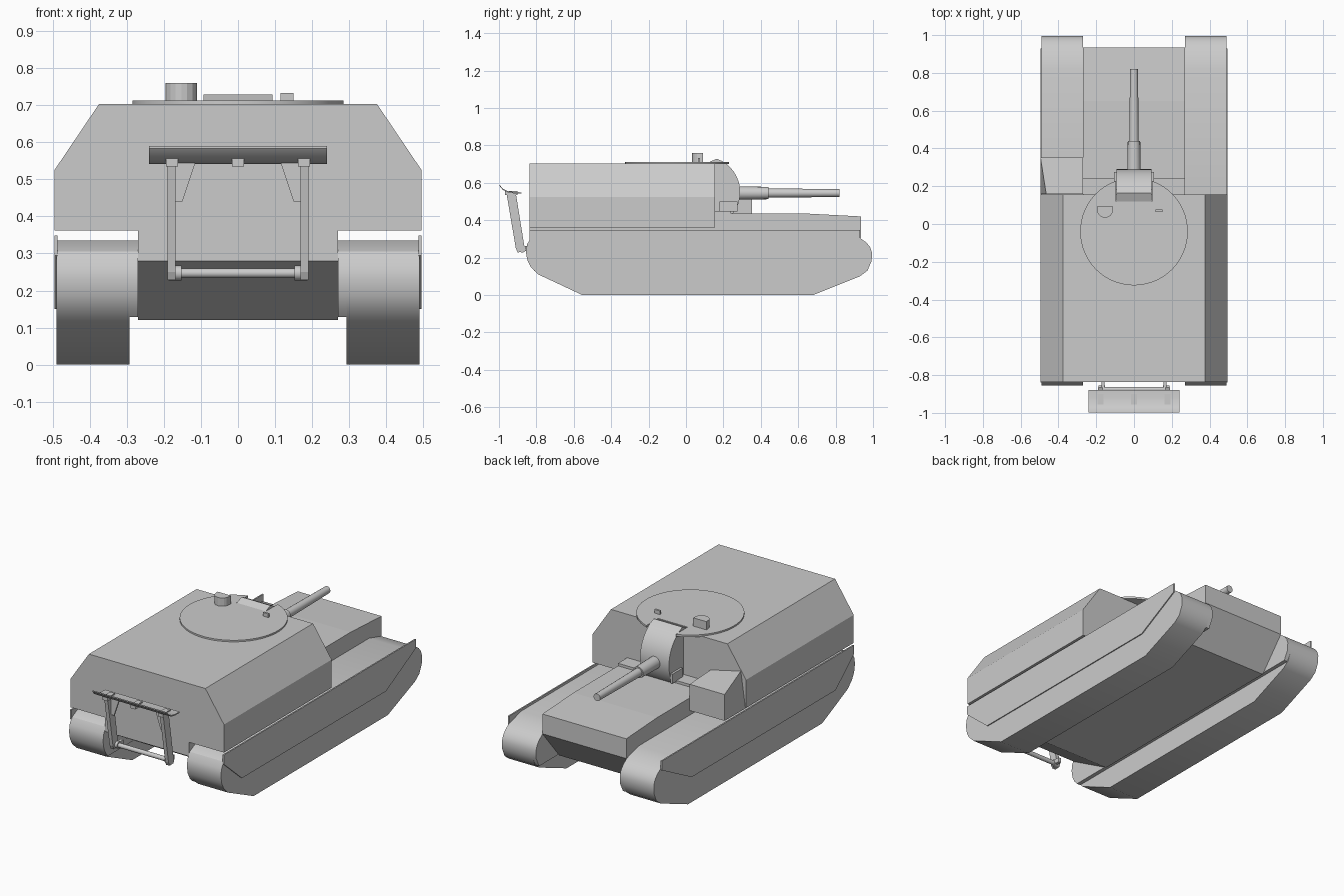
import bpy, bmesh, math
from mathutils import Vector, Matrix

if "Cube" in bpy.data.objects:
    bpy.data.objects.remove(bpy.data.objects["Cube"])


def finish(name, bm, smooth=False):
    bmesh.ops.recalc_face_normals(bm, faces=bm.faces)
    me = bpy.data.meshes.new(name)
    bm.to_mesh(me)
    bm.free()
    ob = bpy.data.objects.new(name, me)
    bpy.context.collection.objects.link(ob)
    if smooth:
        bpy.ops.object.select_all(action='DESELECT')
        ob.select_set(True)
        bpy.context.view_layer.objects.active = ob
        bpy.ops.object.shade_smooth_by_angle(angle=math.radians(30))
    return ob


def prism(name, pts, a, b, axis='x', smooth=False):
    """Extrude a 2D profile along an axis: x uses (y,z), y uses (x,z), z uses (x,y)."""
    place = {'x': lambda p, t: (t, p[0], p[1]),
             'y': lambda p, t: (p[0], t, p[1]),
             'z': lambda p, t: (p[0], p[1], t)}[axis]
    bm = bmesh.new()
    lo = [bm.verts.new(place(p, a)) for p in pts]
    hi = [bm.verts.new(place(p, b)) for p in pts]
    bm.faces.new(lo)
    bm.faces.new(hi)
    n = len(pts)
    for i in range(n):
        j = (i + 1) % n
        bm.faces.new((lo[i], lo[j], hi[j], hi[i]))
    return finish(name, bm, smooth)


def box(name, x0, x1, y0, y1, z0, z1):
    return prism(name, [(x0, y0), (x1, y0), (x1, y1), (x0, y1)], z0, z1, 'z')


def rod(name, p, q, r0, r1, sides=16):
    p, q = Vector(p), Vector(q)
    d = q - p
    m = Matrix.Translation((p + q) / 2) @ d.to_track_quat('Z', 'Y').to_matrix().to_4x4()
    bm = bmesh.new()
    bmesh.ops.create_cone(bm, cap_ends=True, segments=sides, radius1=r0,
                          radius2=r1, depth=d.length, matrix=m)
    return finish(name, bm, True)


def arc(cx, cy, r, a0, a1, n):
    return [(cx + r * math.cos(math.radians(a0 + (a1 - a0) * i / n)),
             cy + r * math.sin(math.radians(a0 + (a1 - a0) * i / n))) for i in range(n + 1)]


# Lower hull
prism("hull", [(-.836, .40), (-.836, .28), (-.56, .12), (.78, .12), (.935, .305),
               (.935, .42), (.65, .435), (.10, .435)], -.27, .27)

# Upper casemate
prism("casemate", [(-.495, .362), (.495, .362), (.495, .525), (.375, .703),
                   (-.375, .703), (-.495, .525)], -.836, .155, 'y')

# Tracks, inner track shoulders and side skirts
front_top = [(.995, .225), (.985, .255), (.965, .28), (.93, .305), (.82, .335)]
rear_top = [(-.77, .335), (-.83, .305), (-.85, .27), (-.856, .23)]
track = [(-.555, 0), (.68, 0), (.93, .10), (.97, .13), (.992, .18)] + front_top \
    + rear_top + [(-.848, .185), (-.83, .15), (-.79, .11)]
shoulder = [(-.81, .128), (.965, .128), (.992, .18)] + front_top + rear_top \
    + [(-.848, .185), (-.83, .15)]
skirt = [(-.838, .295), (-.67, .15), (.655, .15), (.93, .295), (.93, .348), (-.838, .348)]
for s, side in ((-1, "left"), (1, "right")):
    prism(side + "_track", track, s * .293, s * .489, smooth=True)
    prism(side + "_track_shoulder", shoulder, s * .27, s * .294, smooth=True)
    prism(side + "_skirt", skirt, s * .487, s * .495)

# Turret drum, roof disc with gun slot, and deck step
TY = -.04
prism("turret_drum", arc(0, TY, .26, 135, 405, 36) +
      [(.095, .12), (-.095, .12)], .435, .703, 'z', True)
a = math.degrees(math.acos(.095 / .285))
prism("turret_roof", arc(0, TY, .285, 180 - a, 360 + a, 48) +
      [(.095, .12), (-.095, .12)], .70, .712, 'z', True)
box("deck_step", -.27, .27, .14, .24, .43, .45)

# Rounded gun mantlet with cheek plates
prism("mantlet", arc(.10, .55, .19, -55, 70, 14) + [(.10, .70), (.10, .42)],
      -.093, .093, smooth=True)
for s in (-1, 1):
    box("mantlet_cheek", s * .093, s * .106, .18, .275, .445, .50)

# Gun
rod("gun_sleeve", (0, .26, .545), (0, .44, .545), .036, .033)
rod("gun_barrel", (0, .42, .545), (0, .82, .545), .025, .021)

# Roof sights
prism("roof_periscope", arc(-.153, .075, .042, 180, 360, 8) + [(-.111, .092), (-.195, .092)],
      .71, .76, 'z')
box("roof_sight", .115, .15, .064, .076, .71, .733)

# Fender stowage box with slanted outer side
bm = bmesh.new()
low = [(-.495, .155), (-.27, .155), (-.27, .352), (-.495, .352)]
high = [(-.495, .155, .525), (-.27, .155, .525), (-.27, .352, .515), (-.47, .352, .46)]
high = [(-.495, .352, .515), (-.27, .352, .515), (-.27, .16, .525), (-.465, .16, .57)]
base = [(-.495, .352, .362), (-.27, .352, .362), (-.27, .16, .362), (-.495, .16, .362)]
lo = [bm.verts.new(v) for v in base]
hi = [bm.verts.new(v) for v in high]
bm.faces.new(lo)
bm.faces.new(hi)
for i in range(4):
    j = (i + 1) % 4
    bm.faces.new((lo[i], lo[j], hi[j], hi[i]))
finish("fender_box", bm)

# Spade frame: curved blade, swing arms, gussets, pivots
blade = [(-.997, .583), (-.98, .562), (-.955, .549), (-.92, .543), (-.88, .542)]
prism("spade_blade", blade + [(y, z + .007) for y, z in reversed(blade)], -.24, .24, smooth=True)
rod("spade_pivot_bar", (-.17, -.875, .247), (.17, -.875, .247), .013, .013)
for s in (-1, 1):
    prism("spade_arm", [(-.96, .545), (-.91, .545), (-.865, .265), (-.865, .23),
                        (-.90, .228), (-.91, .25)], s * .168, s * .19)
    prism("spade_gusset", [(s * .17, .44), (s * .15, .44), (s * .115, .545), (s * .17, .545)],
          -.927, -.917, 'y')
    rod("spade_pivot", (s * .153, -.875, .247), (s * .188, -.875, .247), .02, .02)
    box("spade_bracket", s * .155, s * .172, -.88, -.83, .235, .262)
for x in (-.178, 0, .178):
    box("spade_clip", x - .016, x + .016, -.968, -.90, .535, .556)
